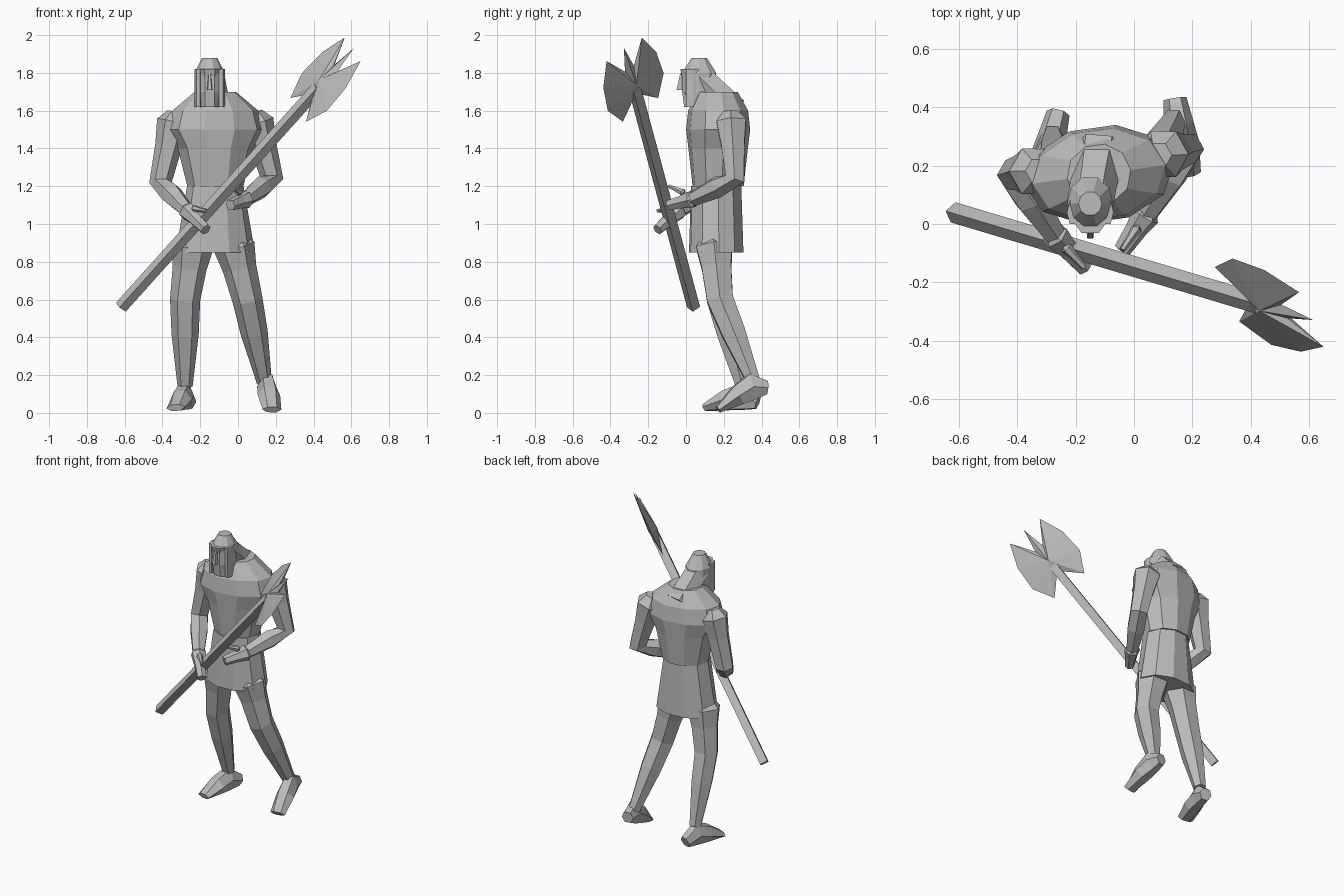
import bpy, bmesh, math
from mathutils import Vector, Matrix

default_cube = bpy.data.objects.get("Cube")
if default_cube:
    bpy.data.objects.remove(default_cube, do_unlink=True)

GREY = (.5, .5, .5, 1)
stone = bpy.data.materials.new("plain_grey")
stone.use_nodes = True
stone.diffuse_color = GREY
stone.node_tree.nodes["Principled BSDF"].inputs["Base Color"].default_value = GREY
UP = Vector((0, 0, 1))


def finish(bm, name):
    bmesh.ops.recalc_face_normals(bm, faces=bm.faces)
    mesh = bpy.data.meshes.new(name)
    bm.to_mesh(mesh)
    bm.free()
    mesh.materials.append(stone)
    obj = bpy.data.objects.new(name, mesh)
    bpy.context.collection.objects.link(obj)


def circle(sides):
    angles = [math.tau * i / sides for i in range(sides)]
    return [(math.cos(a), math.sin(a)) for a in angles]


def skin(name, loops):
    """Join equal loops of points with quads and cap both ends."""
    bm = bmesh.new()
    loops = [[bm.verts.new(p) for p in loop] for loop in loops]
    for low, high in zip(loops, loops[1:]):
        for i in range(len(low)):
            bm.faces.new((low[i - 1], low[i], high[i], high[i - 1]))
    bm.faces.new(loops[0])
    bm.faces.new(loops[-1])
    finish(bm, name)


def stack(name, x, y, rings, sides=10, yaw=0):
    """Level rings on one upright axis: height, half width, half depth."""
    outline = circle(sides)
    depth = max(s for c, s in outline)
    turn = Matrix.Rotation(math.radians(yaw), 3, 'Z')
    skin(name, [[turn @ Vector((width * c, half * s / depth, 0)) + Vector((x, y, z))
                 for c, s in outline] for z, width, half in rings])


def tube(name, rings):
    """Six-sided rings square to a path: centre, half width, half height."""
    loops, previous, side = [], None, Vector((1, 0, 0))
    for i, (centre, width, height) in enumerate(rings):
        ahead = rings[min(i + 1, len(rings) - 1)][0]
        behind = rings[max(i - 1, 0)][0]
        along = (ahead - behind).normalized()
        if previous:
            side = previous.rotation_difference(along) @ side
        side = (side - along * side.dot(along)).normalized()
        lift, previous = along.cross(side), along
        loops.append([centre + side * width * c + lift * height * s for c, s in circle(6)])
    skin(name, loops)


def limb(name, joints, radii):
    """Tapered bones with a rounded start and a fuller last muscle."""
    joints = [Vector(j) for j in joints]
    heading = (joints[1] - joints[0]).normalized()
    path = [(joints[0] - heading * radii[0] * .6, radii[0] * .5), (joints[0], radii[0])]
    for i in range(1, len(joints)):
        muscle = 1.2 if i > 1 else .95
        girth = (radii[i - 1] + radii[i]) / 2 * muscle
        path.append((joints[i - 1].lerp(joints[i], .4), girth))
        path.append((joints[i], radii[i]))
    tube(name, [(point, r, r) for point, r in path])


def arm(side, shoulder, elbow, wrist, fingers):
    limb(side + "_arm", (shoulder, elbow, wrist), (.09, .06, .04))
    limb(side + "_hand", (wrist, fingers), (.05, .03))
    wrist, fingers = Vector(wrist), Vector(fingers)
    thumb = wrist.lerp(fingers, .4) + UP * .05
    limb(side + "_thumb", (thumb, fingers + UP * .1), (.02, .01))


def leg(side, hip, knee, ankle, heel, toe):
    limb(side + "_leg", (hip, knee, ankle), (.11, .08, .04))
    heel, toe = Vector(heel), Vector(toe)
    # Foot sections from heel to toe rest on a flat sole
    sections = ((0, .04, .04), (.3, .05, .08), (.6, .06, .06), (1, .05, .02))
    tube(side + "_foot", [(heel.lerp(toe, t) + UP * height * .87, width, height)
                          for t, width, height in sections])


# Torso and flared tunic skirt
stack("torso", -.12, .17, (
    (1.2, .15, .13), (1.4, .2, .15), (1.5, .26, .16), (1.6, .23, .15), (1.7, .11, .1)), yaw=8)
stack("tunic_skirt", -.12, .16, ((.85, .21, .14), (1.2, .15, .13)), yaw=4)

# Head, face and hair
HEAD_X = -.15
stack("head", HEAD_X, .07, (
    (1.62, .07, .06), (1.7, .08, .09), (1.8, .08, .09), (1.88, .04, .04)))
stack("beard", HEAD_X, .02, ((1.62, .05, .03), (1.7, .05, .04)), sides=6)
stack("nose", HEAD_X, .02, ((1.71, .02, .07), (1.8, .01, .05)), sides=6)
stack("brow", HEAD_X, .01, ((1.78, .05, .03), (1.82, .06, .04)), sides=6)
for name, offset in (("right_hair", -.06), ("left_hair", .06)):
    stack(name, HEAD_X + offset, .04, ((1.62, .02, .04), (1.82, .02, .04)), sides=6)
limb("long_hair", ((HEAD_X, .07, 1.78), (-.12, .25, 1.6)), (.08, .09))

# Limbs
arm("left", (.1, .24, 1.54), (.18, .26, 1.24), (.04, .03, 1.13), (-.04, -.09, 1.1))
arm("right", (-.34, .18, 1.54), (-.41, .17, 1.22), (-.27, -.04, 1.07), (-.17, -.15, .97))
leg("left", (-.02, .15, .88), (.05, .18, .6), (.14, .36, .16), (.14, .43, .1), (.18, .17, 0))
leg("right", (-.24, .15, .88), (-.28, .18, .6), (-.28, .3, .14), (-.26, .38, .02), (-.33, .1, .01))

# Axe directions: along the shaft, across the blades, through the blades
butt, hub = Vector((-.62, .04, .56)), Vector((.45, -.28, 1.75))
along = (hub - butt).normalized()
across = Vector((.35, -.8, -.55))
across = (across - along * across.dot(along)).normalized()
through = along.cross(across)

# Square shaft
corners = [(across * a + through * b) * .025 for a, b in ((1, 1), (-1, 1), (-1, -1), (1, -1))]
skin("axe_shaft", [[end + corner for corner in corners] for end in (butt, hub - along * .04)])

# Twin blades and spike, thick at the hub and sharp at the rim
half = [(.1, .03), (.24, .12), (.09, .18), (-.07, .19), (-.2, .12), (-.1, .02)]
rim = [(.25, 0)] + half + [(u, -w) for u, w in reversed(half)]
bm = bmesh.new()
edge = [bm.verts.new(hub + along * u + across * w) for u, w in rim]
for face_side in (-1, 1):
    middle = bm.verts.new(hub + through * face_side * .03)
    for i in range(len(edge)):
        bm.faces.new((edge[i - 1], edge[i], middle))
finish(bm, "axe_head")
